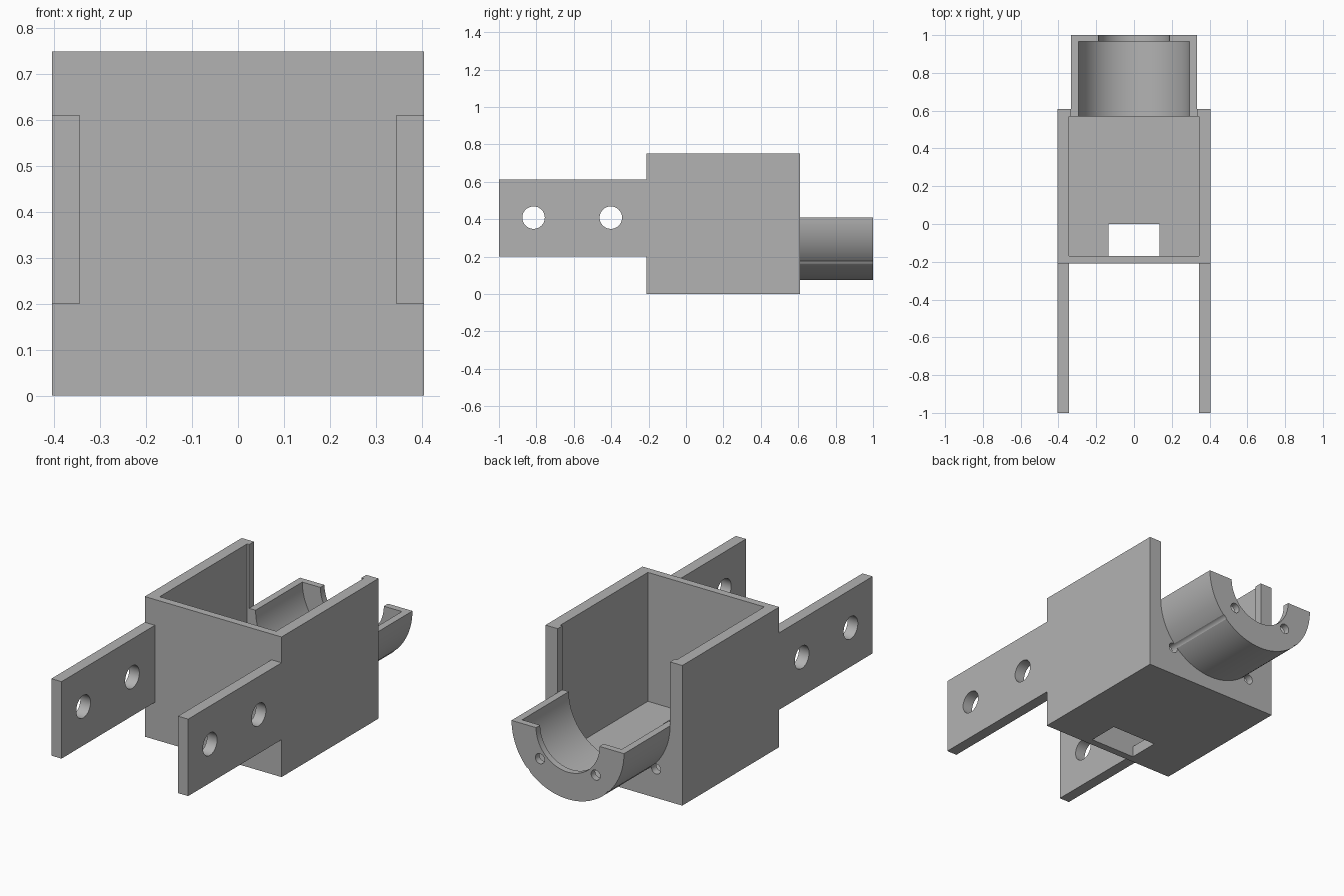
import bpy
import math

if "Cube" in bpy.data.objects:
    bpy.data.objects.remove(bpy.data.objects["Cube"], do_unlink=True)

# Single matte grey plastic
grey = bpy.data.materials.new("matte_grey")
grey.use_nodes = True
colour = (0.45, 0.45, 0.45, 1)
grey.diffuse_color = colour
grey.node_tree.nodes["Principled BSDF"].inputs["Base Color"].default_value = colour


def box(name, x, y, z):
    """Box from (min, max) pairs on each axis."""
    spans = (x, y, z)
    bpy.ops.mesh.primitive_cube_add(size=1, location=[(a + b) / 2 for a, b in spans])
    ob = bpy.context.object
    ob.name = name
    ob.scale = [b - a for a, b in spans]
    bpy.ops.object.transform_apply(location=True, rotation=True, scale=True)
    return ob


def rod(name, radius, span, axis, across, z, sides=32):
    """Cylinder along x or y; across is its position on the other level axis."""
    mid = (span[0] + span[1]) / 2
    quarter = math.pi / 2
    loc, rot = ((mid, across, z), (0, quarter, 0)) if axis == "x" else ((across, mid, z), (quarter, 0, 0))
    bpy.ops.mesh.primitive_cylinder_add(vertices=sides, radius=radius, depth=span[1] - span[0],
                                        location=loc, rotation=rot)
    ob = bpy.context.object
    ob.name = name
    bpy.ops.object.transform_apply(location=True, rotation=True, scale=True)
    return ob


def carve(ob, cutters):
    """Subtract the cutters, discard them and finish the part."""
    for cutter in cutters:
        mod = ob.modifiers.new("cut", "BOOLEAN")
        mod.operation = "DIFFERENCE"
        mod.solver = "EXACT"
        mod.object = cutter
        bpy.ops.object.select_all(action="DESELECT")
        ob.select_set(True)
        bpy.context.view_layer.objects.active = ob
        bpy.ops.object.modifier_apply(modifier=mod.name)
        bpy.data.objects.remove(cutter, do_unlink=True)
    ob.data.materials.clear()
    ob.data.materials.append(grey)
    bpy.ops.object.shade_smooth_by_angle(angle=math.radians(30))


HALF, INNER = 0.405, 0.345
FRONT, BACK, TOP = -0.21, 0.61, 0.75
AXIS_Z, OUTER_R, BORE_R, LIP_R = 0.408, 0.333, 0.295, 0.188


def screw_holes():
    """Lower pair of screw holes that graze the underside of the cradle."""
    return [rod("screw_cutter", 0.027, (0.5, 1.1), "y", s * 0.25, 0.155) for s in (-1, 1)]


# Open-topped housing with a floor slot and a notched back wall
housing = box("housing", (-HALF, HALF), (FRONT, BACK), (0, TOP))
carve(housing, [
    box("cavity_cutter", (-INNER, INNER), (-0.17, 0.57), (0.06, 1)),
    box("slot_cutter", (-0.135, 0.135), (-0.17, 0), (-0.1, 0.2)),
    box("notch_cutter", (-OUTER_R, OUTER_R), (0.5, 0.7), (AXIS_Z, 1)),
    rod("bore_cutter", BORE_R, (0.5, 0.7), "y", 0, AXIS_Z, 96),
] + screw_holes())

# Half-round cradle with an end lip
cradle = rod("cradle", OUTER_R, (BACK, 1), "y", 0, AXIS_Z, 96)
carve(cradle, [
    box("half_cutter", (-1, 1), (0.5, 1.1), (AXIS_Z, 1)),
    rod("bore_cutter", BORE_R, (0.5, 0.965), "y", 0, AXIS_Z, 96),
    rod("lip_cutter", LIP_R, (0.9, 1.1), "y", 0, AXIS_Z, 96),
] + [rod("lip_hole_cutter", 0.027, (0.9, 1.1), "y", s * 0.165, AXIS_Z - 0.16) for s in (-1, 1)]
  + screw_holes())

# Pair of drilled mounting arms
for side, label in ((1, "left"), (-1, "right")):
    arm = box(label + "_arm", sorted((side * INNER, side * HALF)), (-1, FRONT), (0.2, 0.612))
    carve(arm, [rod("arm_hole_cutter", 0.06, (-1, 1), "x", y, 0.408, 48) for y in (-0.815, -0.402)])
